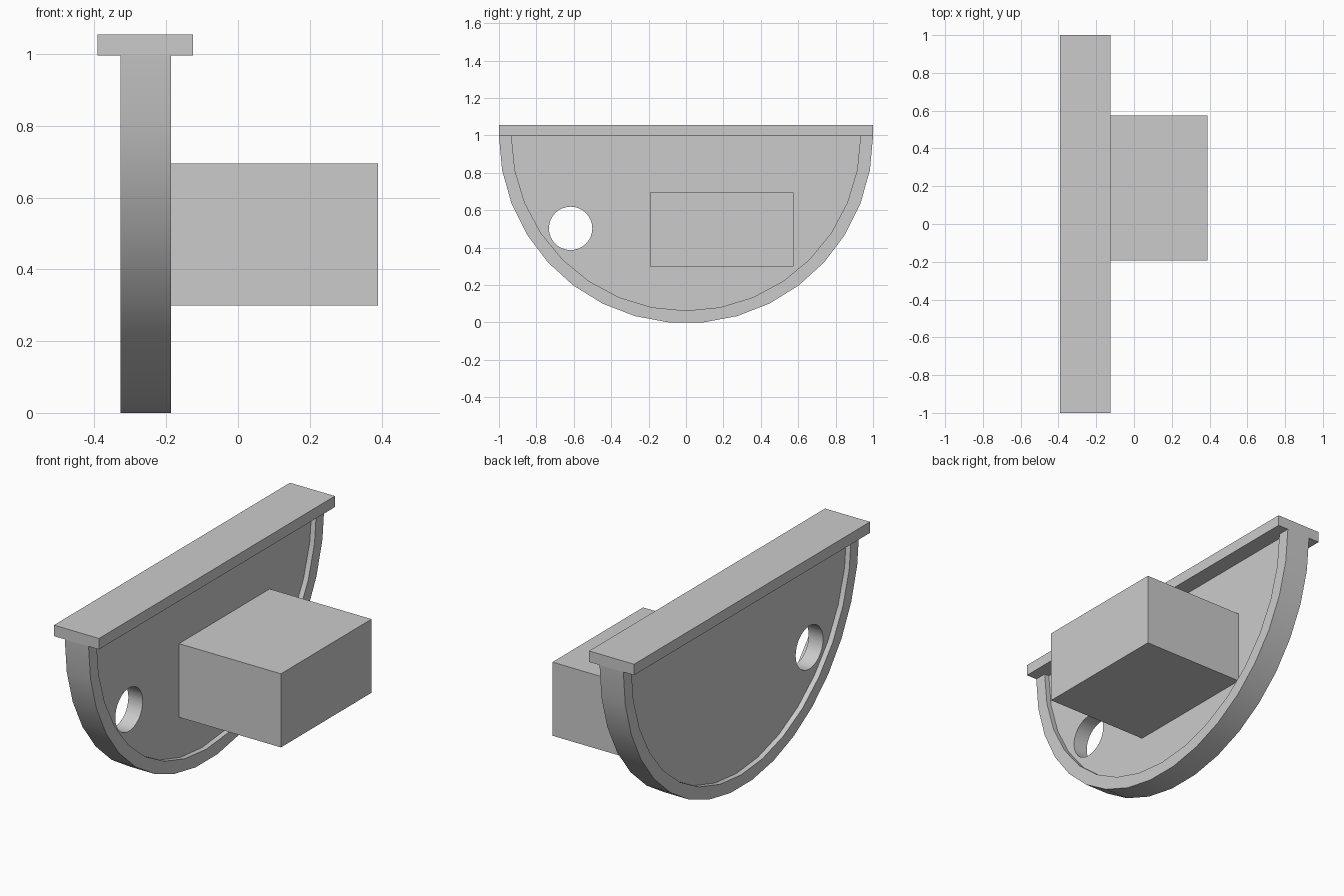
import bpy
import bmesh
from math import sin, cos, pi, radians

default = bpy.data.objects.get("Cube")
if default:
    bpy.data.objects.remove(default, do_unlink=True)

grey = bpy.data.materials.new("plain grey")
grey.use_nodes = True
COLOUR = (0.6, 0.6, 0.6, 1)
grey.diffuse_color = COLOUR
grey.node_tree.nodes["Principled BSDF"].inputs["Base Color"].default_value = COLOUR

SEAT = 0.996          # height of the straight edge of the half disc
INNER = 0.933         # inner radius of the rim


def arc(radius, steps, start=pi, end=2 * pi, centre=(0, SEAT)):
    """Points along an arc in the (y, z) plane."""
    angles = [start + (end - start) * i / steps for i in range(steps + 1)]
    return [(centre[0] + radius * cos(a), centre[1] + radius * sin(a)) for a in angles]


def add_object(name, bm):
    mesh = bpy.data.meshes.new(name)
    bmesh.ops.recalc_face_normals(bm, faces=bm.faces)
    bm.to_mesh(mesh)
    bm.free()
    mesh.materials.append(grey)
    obj = bpy.data.objects.new(name, mesh)
    bpy.context.collection.objects.link(obj)
    bpy.ops.object.select_all(action="DESELECT")
    obj.select_set(True)
    bpy.context.view_layer.objects.active = obj
    bpy.ops.object.shade_smooth_by_angle(angle=radians(30))
    return obj


def extrude_outlines(name, outlines, x0, x1):
    """Fill closed (y, z) outlines, inner ones as holes, and extrude along x."""
    bm = bmesh.new()
    edges = []
    for points in outlines:
        verts = [bm.verts.new((x0, y, z)) for y, z in points]
        edges += [bm.edges.new((verts[i - 1], verts[i])) for i in range(len(verts))]
    bmesh.ops.triangle_fill(bm, use_beauty=True, edges=edges, normal=(1, 0, 0))
    result = bmesh.ops.extrude_face_region(bm, geom=bm.faces[:], use_keep_orig=True)
    moved = [v for v in result["geom"] if isinstance(v, bmesh.types.BMVert)]
    bmesh.ops.translate(bm, verts=moved, vec=(x1 - x0, 0, 0))
    # Merge the flat triangles back into clean faces
    bmesh.ops.dissolve_limit(bm, angle_limit=radians(1), verts=bm.verts[:], edges=bm.edges[:])
    return add_object(name, bm)


def box(name, low, high):
    bm = bmesh.new()
    bmesh.ops.create_cube(bm, size=1)
    for v in bm.verts:
        v.co = [high[i] if v.co[i] > 0 else low[i] for i in range(3)]
    return add_object(name, bm)


# Curved rim around the half disc
rim = arc(1, 17) + arc(INNER, 16)[::-1]
extrude_outlines("rim", [rim], -0.328, -0.187)

# Recessed half disc with a round hole
hole = arc(0.116, 32, 0, 2 * pi, (-0.617, 0.503))[:-1]
extrude_outlines("half_disc", [arc(INNER, 16), hole], -0.30, -0.215)

# Flat bar along the top and the block on the side
box("top_bar", (-0.392, -1, SEAT), (-0.125, 1, 1.055))
box("side_block", (-0.215, -0.193, 0.30), (0.39, 0.575, 0.695))
